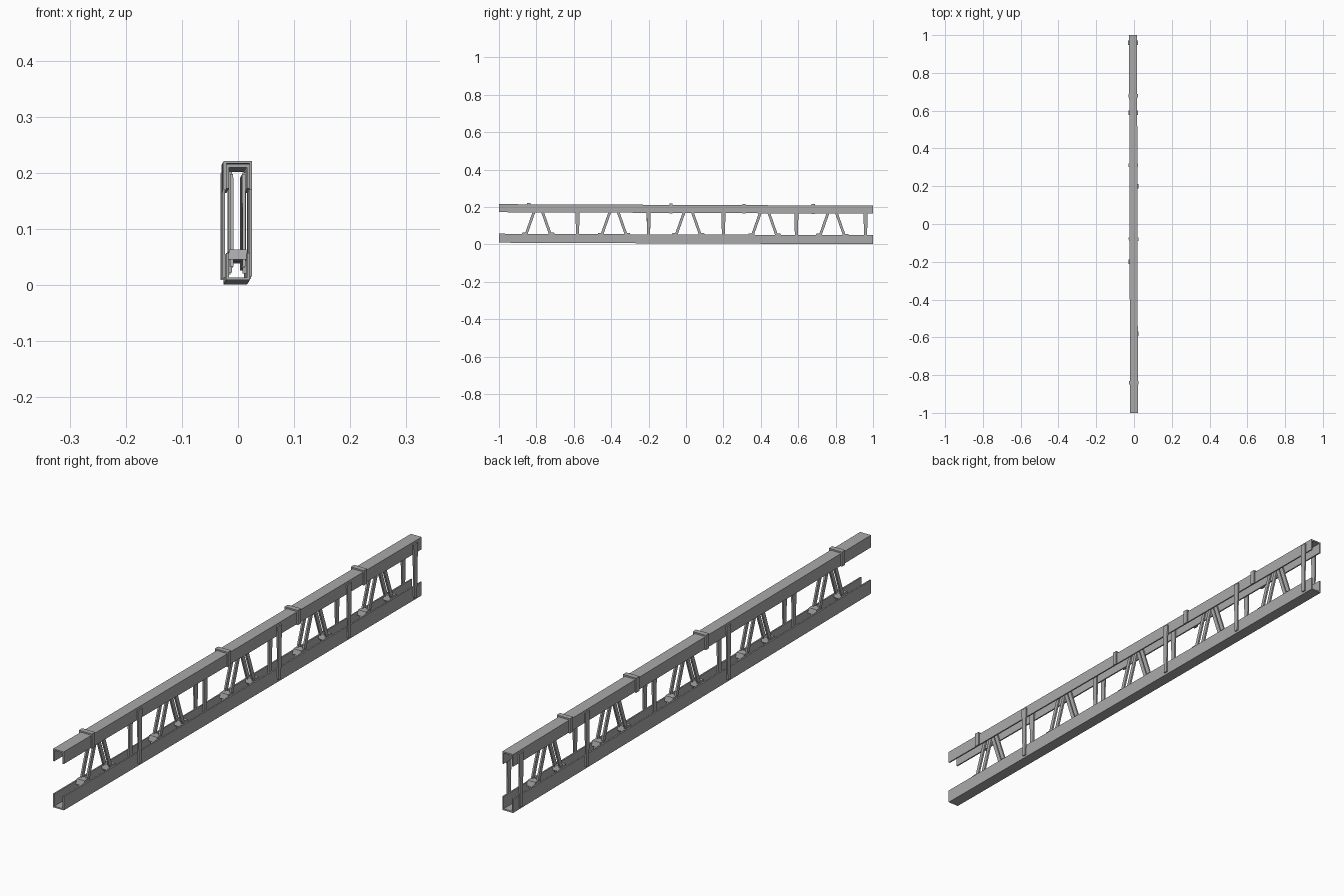
import bpy, bmesh
from mathutils import Vector

cube = bpy.data.objects.get("Cube")
if cube:
    bpy.data.objects.remove(cube, do_unlink=True)

steel = bpy.data.materials.new("grey steel")
steel.use_nodes = True
colour = (0.4, 0.4, 0.4, 1)
steel.diffuse_color = colour
steel.node_tree.nodes["Principled BSDF"].inputs["Base Color"].default_value = colour


def settle(p):
    """The girder sags and drifts a little sideways along its length."""
    return Vector((p[0] - 0.0025 - 0.0025 * p[1], p[1], p[2] - 0.004 * p[1]))


def extrude(name, outline, offset):
    """Solid made by sweeping a flat outline along an offset."""
    bm = bmesh.new()
    shift = Vector(offset)
    a = [bm.verts.new(settle(Vector(p))) for p in outline]
    b = [bm.verts.new(settle(Vector(p) + shift)) for p in outline]
    n = len(a)
    bm.faces.new(a)
    bm.faces.new(b[::-1])
    for i in range(n):
        j = (i + 1) % n
        bm.faces.new((a[i], b[i], b[j], a[j]))
    bmesh.ops.recalc_face_normals(bm, faces=bm.faces)
    mesh = bpy.data.meshes.new(name)
    bm.to_mesh(mesh)
    bm.free()
    mesh.materials.append(steel)
    obj = bpy.data.objects.new(name, mesh)
    bpy.context.collection.objects.link(obj)
    return obj


def channel(name, half, thick, web, lip, y0, y1):
    """U-shaped section: web is the closed height, lip the open height."""
    inner = half - thick
    t = thick if lip > web else -thick
    profile = [(-half, web), (half, web), (half, lip), (inner, lip),
               (inner, web + t), (-inner, web + t), (-inner, lip), (-half, lip)]
    return extrude(name, [(x, y0, z) for x, z in profile], (0, y1 - y0, 0))


def bar(name, x, thick, bottom, top, wide_bottom, wide_top):
    """Flat bar between two (y, z) points, tapering in width."""
    (yb, zb), (yt, zt) = bottom, top
    wb, wt = wide_bottom / 2, wide_top / 2
    outline = [(x - thick / 2, y, z) for y, z in
               ((yb - wb, zb), (yb + wb, zb), (yt + wt, zt), (yt - wt, zt))]
    return extrude(name, outline, (thick, 0, 0))


# Top and bottom chords
channel("top_chord", 0.021, 0.005, 0.211, 0.168, -1, 1)
channel("bottom_chord", 0.021, 0.005, 0.005, 0.053, -1, 1)

# Saddle clamps over the top chord
for y in (-0.84, -0.08, 0.31, 0.68):
    channel("saddle_clamp", 0.0255, 0.005, 0.218, 0.166, y - 0.009, y + 0.009)

# Slanted braces in pairs, with feet resting in the bottom chord
for y in (-0.79, -0.385, 0.012, 0.42, 0.782):
    for side in (-1, 1):
        foot = y + side * 0.072
        for x in (-0.011, 0.011):
            bar("diagonal_brace", x, 0.006, (foot, 0.03), (y + side * 0.014, 0.195), 0.015, 0.015)
        bar("brace_foot", 0, 0.031, (foot, 0.042), (foot, 0.06), 0.036, 0.026)

# Upright straps, outside (True) or inside (False) the chord on each side
uprights = ((-0.58, False, True), (-0.2, True, False), (0.2, False, True),
            (0.59, True, True), (0.96, True, True))
for y, right_out, left_out in uprights:
    for side, outside in ((-1, right_out), (1, left_out)):
        if outside:
            bar("outer_strap", side * 0.0235, 0.005, (y, 0.013), (y, 0.203), 0.014, 0.024)
        else:
            bar("inner_post", side * 0.013, 0.006, (y, 0.02), (y, 0.2), 0.015, 0.022)
